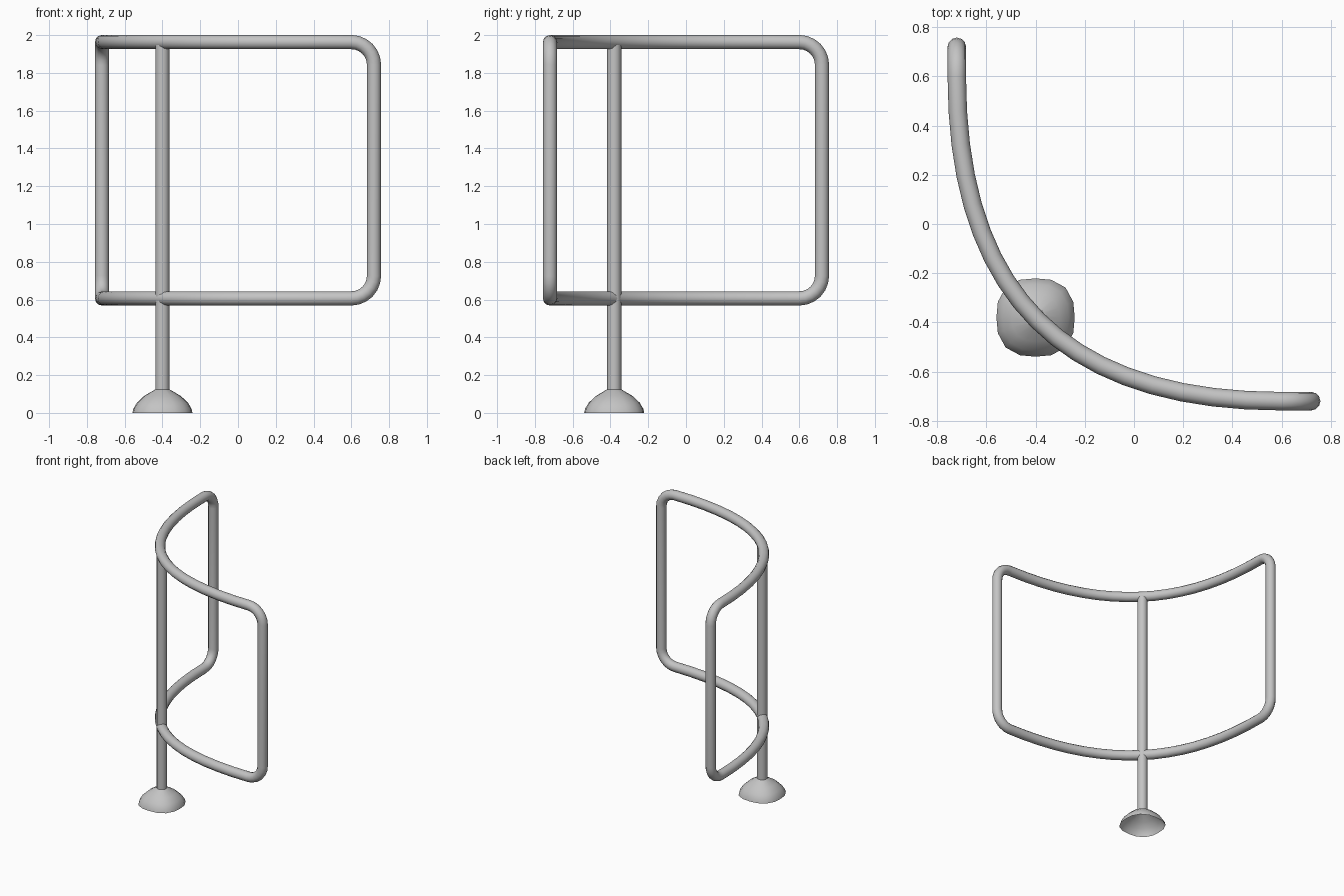
import bpy, bmesh, math
from mathutils import Vector

cube = bpy.data.objects.get("Cube")
if cube:
    bpy.data.objects.remove(cube, do_unlink=True)

TUBE = 0.0375                # tube radius
EDGE = 0.72                  # plan half size on the tube axis
LOW, HIGH = 0.606, 1.963     # heights of the two rails
BEND = 0.12                  # corner radius
POST = Vector((-0.40, -0.38, 0))

steel = bpy.data.materials.new("grey steel")
steel.use_nodes = True
grey = (0.55, 0.55, 0.55, 1)
steel.diffuse_color = grey
steel.node_tree.nodes["Principled BSDF"].inputs["Base Color"].default_value = grey


def finish(obj):
    obj.data.materials.clear()
    obj.data.materials.append(steel)
    bpy.ops.object.select_all(action='DESELECT')
    obj.select_set(True)
    bpy.context.view_layer.objects.active = obj
    bpy.ops.object.shade_smooth_by_angle(angle=math.radians(50))


def tube(name, points, cyclic=False):
    curve = bpy.data.curves.new(name, 'CURVE')
    curve.dimensions = '3D'
    curve.bevel_depth = TUBE
    curve.bevel_resolution = 4
    curve.use_fill_caps = not cyclic
    spline = curve.splines.new('POLY')
    spline.points.add(len(points) - 1)
    for p, co in zip(spline.points, points):
        p.co = (*co, 1)
    spline.use_cyclic_u = cyclic
    obj = bpy.data.objects.new(name, curve)
    bpy.context.collection.objects.link(obj)
    bpy.ops.object.select_all(action='DESELECT')
    obj.select_set(True)
    bpy.context.view_layer.objects.active = obj
    bpy.ops.object.convert(target='MESH')
    finish(bpy.context.view_layer.objects.active)


def rail(t, z):
    """Point on the curved plan between the corner bends, t from 0 to 1."""
    end = EDGE - BEND
    pull = end - (end + EDGE) * 0.67
    ctrl = [(-EDGE, end), (-EDGE, pull), (pull, -EDGE), (end, -EDGE)]
    w = [math.comb(3, i) * t ** i * (1 - t) ** (3 - i) for i in range(4)]
    return Vector((sum(a * c[0] for a, c in zip(w, ctrl)),
                   sum(a * c[1] for a, c in zip(w, ctrl)), z))


# Curved frame: a bent rectangle with rounded corners, one closed tube
STEPS, ARC = 18, 6
half = [rail(i / STEPS, HIGH) for i in range(STEPS)]
angles = [math.pi / 2 * i / ARC for i in range(ARC + 1)]
half += [Vector((EDGE - BEND * (1 - math.sin(a)), -EDGE,
                 HIGH - BEND * (1 - math.cos(a)))) for a in angles]
half += [Vector((EDGE - BEND * (1 - math.cos(a)), -EDGE,
                 LOW + BEND * (1 - math.sin(a)))) for a in angles[:-1]]
# the other half is the same run turned over about the diagonal
turned = [Vector((p.y, p.x, LOW + HIGH - p.z)) for p in half]
tube("curved_frame", half + turned, cyclic=True)

# Upright post
tube("post", [POST + Vector((0, 0, z)) for z in (0.115, HIGH - 0.015)])

# Hollow domed foot with a rounded-square outline
SIDES = 16
profile = [(0.159, 0), (0.154, 0.022), (0.135, 0.054), (0.098, 0.089), (0.037, 0.125)]
bm = bmesh.new()
rings = []
for r, z in profile:
    power = 2.0 + 0.6 * (r / profile[0][0])
    ring = []
    for i in range(SIDES):
        a = 2 * math.pi * i / SIDES
        c, s = math.cos(a), math.sin(a)
        k = r / (abs(c) ** power + abs(s) ** power) ** (1 / power)
        ring.append(bm.verts.new(POST + Vector((k * c, k * s, z))))
    rings.append(ring)
for lower, upper in zip(rings, rings[1:]):
    for i in range(SIDES):
        j = (i + 1) % SIDES
        bm.faces.new((lower[i], lower[j], upper[j], upper[i]))
mesh = bpy.data.meshes.new("domed_foot")
bm.to_mesh(mesh)
bm.free()
foot = bpy.data.objects.new("domed_foot", mesh)
bpy.context.collection.objects.link(foot)
finish(foot)
